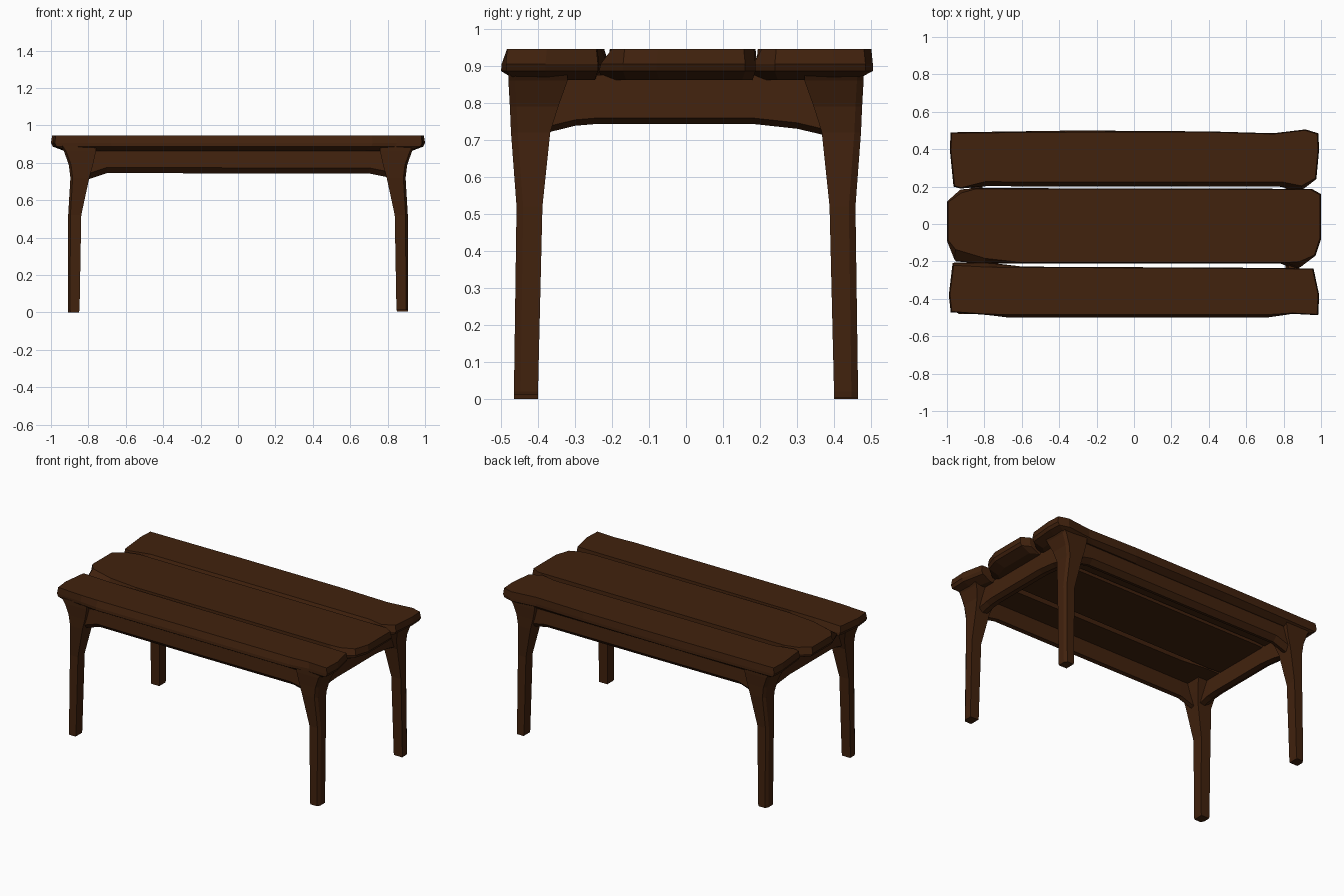
import bpy, bmesh

wood = bpy.data.materials.new("dark brown wood")
wood.diffuse_color = (0.053, 0.0158, 0.0042, 1)


def loft(name, rings):
    """Skin equal-sized rings of points and cap both ends."""
    bm = bmesh.new()
    loops = [[bm.verts.new(p) for p in ring] for ring in rings]
    n = len(loops[0])
    for a, b in zip(loops, loops[1:]):
        for i in range(n):
            j = (i + 1) % n
            bm.faces.new((a[i], a[j], b[j], b[i]))
    bm.faces.new(loops[0])
    bm.faces.new(loops[-1])
    bmesh.ops.triangulate(bm, faces=[f for f in bm.faces if len(f.verts) > 4])
    bmesh.ops.recalc_face_normals(bm, faces=bm.faces)
    me = bpy.data.meshes.new(name)
    bm.to_mesh(me)
    bm.free()
    me.materials.append(wood)
    ob = bpy.data.objects.new(name, me)
    bpy.context.collection.objects.link(ob)
    return ob


# Worn planks: points are x, y seen from above, plus how far the top edge is worn back
def plank(name, outline):
    ys = [p[1] for p in outline]
    mid = (min(ys) + max(ys)) / 2

    def ring(z, kx, dy, wear=0, limit=9):
        out = []
        for x, y, w in outline:
            s = 1 if y > mid else -1
            yy = y - s * (min(dy, abs(y - mid) * 0.5) + w * wear)
            out.append((x * kx, max(-limit, min(limit, yy)), z))
        return out

    loft(name, [ring(0.945, 0.994, 0.004, 1), ring(0.905, 1, 0, 0.15), ring(0.886, 0.99, 0),
                ring(0.862, 0.925, 0.008, 0, 0.46)])


plank("back_plank", [(-0.98, 0.49, 0), (-0.3, 0.5, 0.005), (0.4, 0.495, 0), (0.75, 0.485, 0),
                     (0.92, 0.505, 0), (0.985, 0.485, 0), (0.99, 0.4, 0), (0.975, 0.24, 0),
                     (0.9, 0.18, 0.02), (0.8, 0.2, 0.02), (-0.8, 0.202, 0.02),
                     (-0.93, 0.19, 0), (-0.965, 0.2, 0), (-0.985, 0.4, 0)])
plank("middle_plank", [(-1, 0.12, 0), (-0.93, 0.185, 0.015), (-0.85, 0.192, 0), (0.95, 0.188, 0),
                       (1, 0.16, 0), (1, -0.08, 0), (0.97, -0.17, 0), (0.89, -0.235, 0.03),
                       (0.82, -0.21, 0), (-0.6, -0.21, 0), (-0.8, -0.213, 0.025),
                       (-0.96, -0.2, 0.06), (-1, -0.09, 0)])
plank("front_plank", [(-0.97, -0.207, 0.01), (-0.78, -0.207, 0.02), (-0.6, -0.228, 0),
                      (0.8, -0.235, 0), (0.96, -0.238, 0), (0.99, -0.38, 0),
                      (0.985, -0.487, 0), (0.85, -0.48, 0), (0.72, -0.5, 0.012),
                      (-0.68, -0.5, 0.012), (-0.8, -0.485, 0), (-0.98, -0.472, 0),
                      (-0.99, -0.38, 0)])

# Legs: flared towards the top, with a chamfered outer corner
LEG = [(0.0, 0.85, 0.908, 0.40, 0.465), (0.02, 0.847, 0.91, 0.40, 0.465),
       (0.52, 0.838, 0.908, 0.388, 0.458), (0.72, 0.795, 0.896, 0.367, 0.473),
       (0.79, 0.775, 0.905, 0.345, 0.476), (0.86, 0.76, 0.93, 0.32, 0.48),
       (0.89, 0.76, 0.95, 0.32, 0.48)]
for sx, nx in ((-1, "left"), (1, "right")):
    for sy, ny in ((-1, "front"), (1, "back")):
        rings = []
        for z, x0, x1, y0, y1 in LEG:
            if z == 0 and sx > 0:
                z += 0.012 if sy < 0 else 0.004
            pts = [(x0, y0), (x1, y0), (x1, y1 - 0.018), (x1 - 0.012, y1), (x0, y1)]
            rings.append([(sx * x, sy * y, z) for x, y in pts])
        loft(f"{ny}_{nx}_leg", rings)


# Aprons: beams whose underside arches down into the legs
def apron(name, stations, outer, inner, bevel, place):
    rings = []
    for t, bottom in stations:
        sec = [(outer - 0.01, 0.875), (outer, bottom + bevel), (outer - 0.03, bottom),
               (inner, bottom + 0.005), (inner + 0.015, 0.875)]
        rings.append([place(t, d, z) for d, z in sec])
    loft(name, rings)


LONG = [(-0.84, 0.70), (-0.79, 0.715), (-0.70, 0.745), (0, 0.743), (0.70, 0.743),
        (0.79, 0.725), (0.84, 0.71)]
SHORT = [(-0.41, 0.70), (-0.365, 0.722), (-0.30, 0.738), (-0.24, 0.743), (0.18, 0.743),
         (0.30, 0.730), (0.36, 0.716), (0.41, 0.70)]
for s, nx, ny in ((-1, "left", "front"), (1, "right", "back")):
    apron(f"{ny}_apron", LONG, 0.46, 0.405, 0.03, lambda t, d, z: (t, s * d, z))
    apron(f"{nx}_apron", SHORT, 0.875, 0.81, 0.016, lambda t, d, z: (s * d, t, z))
